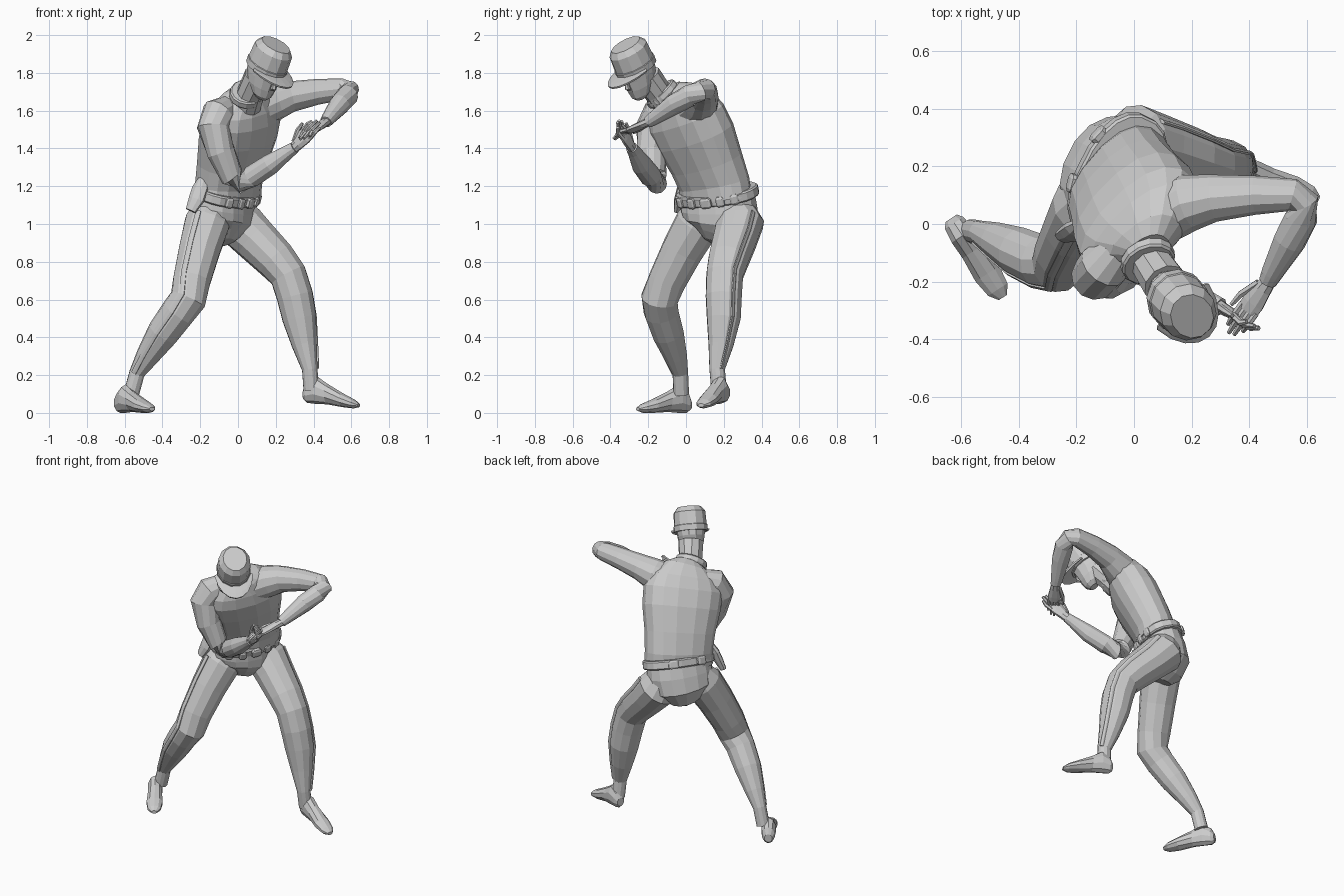
import bpy, bmesh, math
from mathutils import Vector as V, Matrix


def finish(name, bm):
    bmesh.ops.recalc_face_normals(bm, faces=bm.faces)
    me = bpy.data.meshes.new(name)
    bm.to_mesh(me)
    bm.free()
    ob = bpy.data.objects.new(name, me)
    bpy.context.collection.objects.link(ob)
    return ob


def loft(name, secs, lat, n=12, axis=None, pw=1.0):
    """Skin elliptical rings (x, y, z, half width[, half depth]); pw < 1 makes them boxier."""
    bm = bmesh.new()
    pts = [V(s[:3]) for s in secs]
    rings = []
    for i, s in enumerate(secs):
        if axis:
            t = V(axis).normalized()
        else:
            a = pts[i] - pts[i - 1] if i else pts[1] - pts[0]
            b = pts[i + 1] - pts[i] if i < len(pts) - 1 else a
            t = (a.normalized() + b.normalized()).normalized()
        l = V(lat)
        l = (l - t * l.dot(t)).normalized()
        d = t.cross(l)
        ring = []
        for k in range(n):
            w = 2 * math.pi * (k + .5) / n
            c, q = [math.copysign(abs(x) ** pw, x) for x in (math.cos(w), math.sin(w))]
            ring.append(bm.verts.new(pts[i] + l * s[3] * c + d * s[-1] * q))
        rings.append(ring)
    for r, q in zip(rings, rings[1:]):
        for k in range(n):
            bm.faces.new((r[k], r[(k + 1) % n], q[(k + 1) % n], q[k]))
    bm.faces.new(rings[0])
    bm.faces.new(rings[-1])
    return finish(name, bm)


def box(name, c, ax, ay, az, size):
    bm = bmesh.new()
    m = Matrix((ax, ay, az)).transposed()
    bmesh.ops.create_cube(bm, size=1)
    bmesh.ops.bevel(bm, geom=bm.edges[:], offset=.2, segments=1, affect='EDGES')
    for v in bm.verts:
        v.co = V(c) + m @ V([a * b for a, b in zip(v.co, size)])
    return finish(name, bm)


# Pelvis frame: side (towards the figure's left), up, back
N = V((.25, -.2, .95)).normalized()
L = V((.44, .9, 0)).normalized()
L = (L - N * L.dot(N)).normalized()
D = N.cross(L)

# Torso, pelvis and belt
loft("jacket", [(-.055, .16, 1.13, .215, .125), (-.05, .15, 1.21, .212, .13), (-.03, .11, 1.32, .22, .138),
                (0, .05, 1.46, .245, .148), (.02, .0, 1.56, .25, .14), (.032, -.03, 1.625, .22, .12),
                (.042, -.065, 1.68, .14, .09), (.048, -.09, 1.705, .08, .06)], (.64, .77, 0), 16, None, .85)
loft("trouser_seat", [(-.06, .165, 1.17, .21, .125), (-.075, .175, 1.08, .215, .145), (-.09, .18, 1.01, .2, .155),
                      (-.09, .165, .94, .12, .12), (-.085, .15, .9, .05, .07)], L, 16, None, .92)
C = V((-.058, .165, 1.155))
loft("belt", [(*(C + N * h), .23 + e, .137 + e) for h, e in ((-.028, -.004), (-.02, .004), (.02, .004), (.028, -.004))],
     L, 20, N, .85)
for a, s in ((65, .065), (112, .065), (-50, .045), (-70, .045), (-90, .065), (-112, .045), (-135, .045)):
    w = math.radians(a)
    out = (L * math.cos(w) * .14 + D * math.sin(w) * .23).normalized()
    p = C + L * .24 * math.cos(w) + D * .145 * math.sin(w)
    name = "buckle" if a == -90 else "belt_pouch"
    box(name, p, N.cross(out), out, N, (s, .03, .055))
loft("holster", [(-.185, 0, 1.24, .025, .018), (-.2, -.02, 1.19, .045, .025), (-.22, -.035, 1.13, .045, .025),
                 (-.25, -.045, 1.07, .03, .018)], D, 8)

# Legs with a raised side stripe
legs = {
    "right": [(-.13, .11, 1.08, .1), (-.165, .06, 1.0, .122), (-.205, -.02, .86, .112), (-.245, -.1, .7, .102),
              (-.265, -.14, .6, .098), (-.32, -.13, .53, .092), (-.4, -.095, .42, .085), (-.48, -.055, .3, .062),
              (-.535, -.03, .21, .042), (-.565, -.025, .1, .042)],
    "left": [(-.03, .26, 1.08, .1), (.01, .285, 1.0, .13), (.09, .26, .92, .12), (.2, .225, .81, .11),
             (.265, .205, .73, .1), (.3, .2, .62, .098), (.325, .2, .5, .092), (.352, .185, .36, .068),
             (.38, .165, .23, .042), (.388, .175, .12, .042)]}
for side, secs in legs.items():
    loft(side + "_trouser_leg", secs, L, 12)
    o = V((.8, .5, .2)) if side == "left" else -L
    strip = []
    for i in range(1, len(secs) - 1):
        t = (V(secs[i + 1][:3]) - V(secs[i - 1][:3])).normalized()
        u = (o - t * o.dot(t)).normalized()
        strip.append((*(V(secs[i][:3]) + u * secs[i][3]), .016, .007))
    loft(side + "_leg_stripe", strip, D, 6)


def foot(name, heel, toe, lift):
    heel, toe = V(heel), V(toe)
    secs = []
    for t, top, bot, w in ((0, .07, .015, .025), (.06, .11, 0, .04), (.22, .15, 0, .047), (.42, .115, .005, .045),
                           (.7, .075, 0, .052), (.9, .05, 0, .042), (1, .03, .01, .018)):
        p = heel.lerp(toe, t)
        secs.append((p.x, p.y, (top + bot) / 2 + lift * (1 - t) + .02 * t * (lift > 0), w, (top - bot) / 2))
    d = toe - heel
    loft(name, secs, (-d.y, d.x, 0), 10, (d.x, d.y, 0))


foot("right_shoe", (-.635, .02, 0), (-.455, -.255, 0), 0)
foot("left_shoe", (.35, .205, 0), (.64, .08, 0), .055)

# Arms
loft("right_sleeve", [(-.06, -.09, 1.61, .07), (-.105, -.145, 1.585, .088), (-.132, -.18, 1.51, .086),
                      (-.09, -.185, 1.38, .076), (-.03, -.165, 1.25, .064), (.015, -.155, 1.215, .055),
                      (.07, -.185, 1.25, .058), (.17, -.235, 1.315, .055), (.27, -.275, 1.385, .036),
                      (.3, -.288, 1.405, .032)], D, 12)
loft("left_sleeve", [(.1, .03, 1.61, .1), (.19, .075, 1.645, .1), (.28, .09, 1.675, .082), (.42, .1, 1.7, .068),
                     (.55, .1, 1.713, .058), (.59, .075, 1.705, .055), (.58, .02, 1.68, .058),
                     (.54, -.06, 1.635, .056), (.48, -.17, 1.56, .038), (.465, -.2, 1.54, .032)], (0, .3, 1), 12)


# Hands: palm, four fingers, thumb
def hand(side, wrist, tip, across, thumb):
    w, t = V(wrist), V(tip)
    d = t - w
    a = V(across)
    a = (a - d * (a.dot(d) / d.length_squared)).normalized()
    n = d.normalized().cross(a)
    P = lambda f, s, h=0: tuple(w + d * f + a * s + n * h)
    loft(side + "_palm", [(*P(-.1, 0), .026, .024), (*P(.15, 0), .034, .022), (*P(.4, 0), .043, .018),
                          (*P(.55, 0), .041, .014)], a, 8)
    for i, ln in enumerate((.9, 1, .97, .85)):
        s = (i - 1.5) * .02
        loft(side + "_finger", [(*P(.5, s), .012), (*P(.74, s, .008), .012), (*P(ln, s * .95, -.006), .008)], a, 6)
    loft(side + "_thumb", [(*P(.1, thumb * .025), .014), (*P(.4, thumb * .052), .013), (*P(.62, thumb * .058), .008)],
         a, 6)


hand("right", (.3, -.288, 1.405), (.425, -.365, 1.545), (-.6, .3, .6), 1)
hand("left", (.465, -.2, 1.54), (.335, -.385, 1.455), (.84, -.54, .1), -1)

# Head frame: origin at the cap's base, up and forward
O = V((.157, -.272, 1.846))
U = V((.35, -.38, .855)).normalized()
F = V((.56, -.64, -.51)).normalized()
S = U.cross(F).normalized()
F = S.cross(U)
H = lambda u, f, s=0: tuple(O + U * u + F * f + S * s)

loft("neck", [(.045, -.09, 1.63, .08), (.07, -.15, 1.7, .074), (.11, -.21, 1.78, .08)], S, 10)
K = V((.17, -.68, .7)).normalized()
loft("collar", [(*(V((.05, -.135, 1.695)) + K * h), r, r * .9) for h, r in
                ((-.03, .096), (-.02, .102), (.005, .1), (.012, .092))], L, 14, K)
loft("head", [(*H(-.178, .05), .03, .028), (*H(-.155, .038), .055, .06), (*H(-.11, .012), .075, .092),
              (*H(-.06, 0), .085, .106), (*H(0, 0), .092, .112), (*H(.04, 0), .088, .105)], S, 12, U)
loft("nose", [(*H(-.05, .098), .009, .012), (*H(-.085, .104), .016, .02), (*H(-.1, .094), .012, .012)], S, 6, U)

# Cap and its peak
loft("cap", [(*H(-.03, 0), .105, .12), (*H(.005, 0), .107, .122), (*H(.008, 0), .103, .118), (*H(.09, 0), .099, .114),
             (*H(.122, .003), .074, .09)], S, 12, U)
bm = bmesh.new()
rows = []
for k in range(9):
    w = math.radians(-80 + 20 * k)
    c, s = math.cos(w), math.sin(w)
    rows.append([bm.verts.new(H(-.012, .115 * c, .1 * s)),
                 bm.verts.new(H(-.014 - .004 * c, .165 * c, .118 * s)),
                 bm.verts.new(H(-.016 - .008 * c, .2 * c, .122 * s))])
for r, q in zip(rows, rows[1:]):
    for j in (0, 1):
        bm.faces.new((r[j], r[j + 1], q[j + 1], q[j]))
peak = finish("cap_peak", bm)
peak.modifiers.new("thickness", 'SOLIDIFY').thickness = .01
